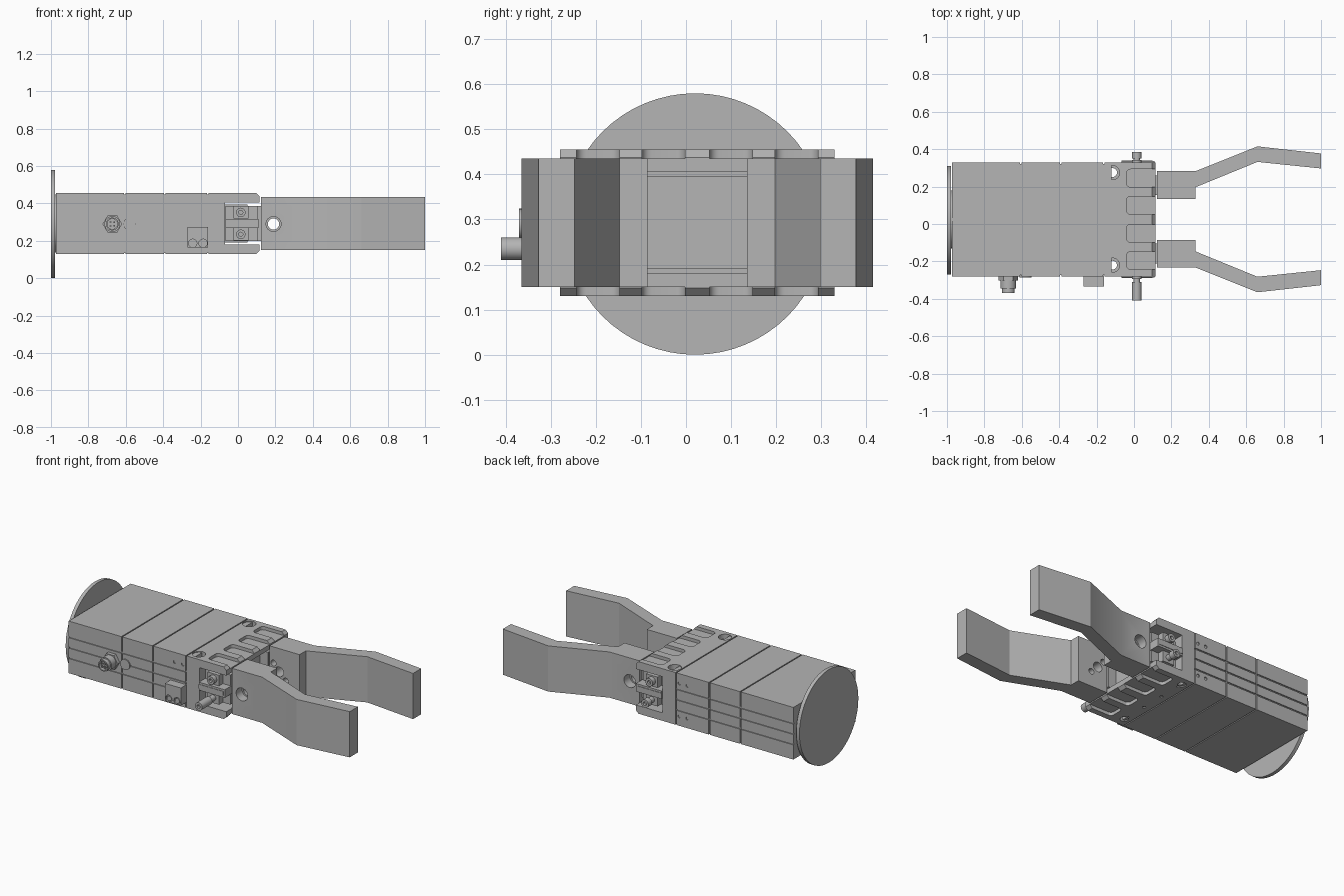
import bpy, bmesh, math
from mathutils import Vector

cube = bpy.data.objects.get("Cube")
if cube:
    bpy.data.objects.remove(cube, do_unlink=True)

MID_Y, MID_Z = 0.025, 0.2925
BOTTOM, TOP = 0.13, 0.455
FRONT, BACK = -0.28, 0.33

grey = bpy.data.materials.new("satin grey")
grey.use_nodes = True
grey.diffuse_color = (0.46, 0.46, 0.46, 1)
grey.node_tree.nodes["Principled BSDF"].inputs["Base Color"].default_value = (0.46, 0.46, 0.46, 1)


def prism(name, pts, axis, lo, hi):
    """Extrude a 2D outline along an axis from lo to hi."""
    def place(p, d):
        return {"x": Vector((d, p[0], p[1])),
                "y": Vector((p[0], d, p[1])),
                "z": Vector((p[0], p[1], d))}[axis]
    bm = bmesh.new()
    a = [bm.verts.new(place(p, lo)) for p in pts]
    b = [bm.verts.new(place(p, hi)) for p in pts]
    bm.faces.new(a)
    bm.faces.new(b[::-1])
    for i in range(len(pts)):
        j = (i + 1) % len(pts)
        bm.faces.new((a[i], b[i], b[j], a[j]))
    bmesh.ops.recalc_face_normals(bm, faces=bm.faces)
    mesh = bpy.data.meshes.new(name)
    bm.to_mesh(mesh)
    bm.free()
    mesh.materials.append(grey)
    obj = bpy.data.objects.new(name, mesh)
    bpy.context.collection.objects.link(obj)
    return obj


def rect(u0, u1, v0, v1):
    return [(u0, v0), (u1, v0), (u1, v1), (u0, v1)]


def circle(u, v, r, n=32):
    return [(u + r * math.cos(2 * math.pi * i / n),
             v + r * math.sin(2 * math.pi * i / n)) for i in range(n)]


def box(name, x0, x1, y0, y1, z0, z1):
    return prism(name, rect(x0, x1, y0, y1), "z", z0, z1)


def rod(name, u, v, r, axis, lo, hi, n=32):
    obj = prism(name, circle(u, v, r, n), axis, lo, hi)
    if n > 8:
        smooth(obj)
    return obj


def activate(obj):
    bpy.ops.object.select_all(action="DESELECT")
    obj.select_set(True)
    bpy.context.view_layer.objects.active = obj


def smooth(obj):
    activate(obj)
    bpy.ops.object.shade_smooth_by_angle(angle=math.radians(25))


def cut(target, cutter):
    activate(target)
    mod = target.modifiers.new("cut", "BOOLEAN")
    mod.operation, mod.solver, mod.object = "DIFFERENCE", "EXACT", cutter
    bpy.ops.object.modifier_apply(modifier=mod.name)
    bpy.data.objects.remove(cutter, do_unlink=True)


def drill(target, u, v, r, axis, lo, hi):
    cut(target, prism("drill", circle(u, v, r, 24), axis, lo, hi))


# Mounting flange
rod("mounting_flange", 0.02, 0.29, 0.29, "x", -1, -0.978, 64)
rod("flange_boss", MID_Y, MID_Z, 0.155, "x", -0.98, -0.96, 48)

# Housing sections with three fine grooves along each side
side = [(BACK, BOTTOM)]
for z in (0.225, 0.29, 0.355):
    side += [(BACK, z - 0.004), (BACK - 0.006, z - 0.004),
             (BACK - 0.006, z + 0.004), (BACK, z + 0.004)]
side.append((BACK, TOP))
section = side + [(2 * MID_Y - y, z) for y, z in reversed(side)]
sections = [prism("housing_" + n, section, "x", a, b) for n, a, b in
            (("rear", -0.972, -0.609), ("middle", -0.602, -0.395), ("front", -0.388, -0.165))]
box("housing_core", -0.965, -0.12, FRONT + 0.008, BACK - 0.008, BOTTOM + 0.006, TOP - 0.006)
for x in (-0.24, -0.185):
    for z in (0.19, 0.395):
        drill(sections[2], x, z, 0.01, "y", BACK - 0.006, BACK + 0.02)
    drill(sections[2], x, 0.395, 0.01, "y", FRONT - 0.02, FRONT + 0.006)

# Gripper head: chamfered channel open towards the fingers
head = prism("gripper_head", [
    (-0.158, BOTTOM), (0.097, BOTTOM), (0.115, BOTTOM + 0.018), (0.115, 0.18), (-0.07, 0.18),
    (-0.07, 0.405), (0.115, 0.405), (0.115, TOP - 0.018), (0.097, TOP), (-0.158, TOP)],
    "y", FRONT, BACK)
for y in (-0.195, -0.05, 0.1, 0.245):
    r = 0.022
    corner = [(-0.04 + r * (1 - math.cos(t)), r * (1 - math.sin(t)))
              for t in (i * math.pi / 10 for i in range(6))]
    outline = ([(0.14, y - 0.048)] + [(x, y - 0.048 + d) for x, d in reversed(corner)]
               + [(x, y + 0.048 - d) for x, d in corner] + [(0.14, y + 0.048)])
    cut(head, prism("pocket", outline, "z", TOP - 0.02, TOP + 0.02))
    cut(head, prism("pocket", outline, "z", BOTTOM - 0.02, BOTTOM + 0.02))
    drill(head, -0.115, y, 0.01, "z", BOTTOM - 0.02, BOTTOM + 0.008)
for y in (-0.22, 0.275):
    drill(head, -0.115, y, 0.038, "z", TOP - 0.03, TOP + 0.02)
    drill(head, -0.115, y, 0.024, "z", BOTTOM - 0.02, TOP)
smooth(head)

# Centre slide block inside the channel
box("slide_block", -0.075, 0.05, -0.12, 0.17, 0.19, 0.395)

# Fingers with slide carriers and adjusting screws, mirrored front to back
for label, s in (("front", -1), ("back", 1)):
    def Y(d):
        return MID_Y + s * d

    def span(d0, d1):
        return sorted((Y(d0), Y(d1)))

    profile = [(0.123, 0.11), (0.33, 0.11), (0.33, 0.172), (0.66, 0.307), (1.0, 0.272),
               (1.0, 0.352), (0.66, 0.39), (0.33, 0.258), (0.123, 0.258)]
    finger = prism(label + "_finger", [(x, Y(d)) for x, d in profile], "z", 0.15, 0.435)
    drill(finger, 0.19, 0.29, 0.03, "y", *span(0.05, 0.3))
    drill(finger, 0.19, 0.29, 0.04, "y", *span(0.2, 0.3))
    for x, z in ((0.15, 0.335), (0.235, 0.245)):
        drill(finger, x, z, 0.018, "y", *span(0.08, 0.15))
    smooth(finger)

    box(label + "_carrier", -0.068, 0.105, *span(0.12, 0.25), 0.2, 0.385)
    box(label + "_carrier_neck", 0.1, 0.13, *span(0.13, 0.235), 0.2, 0.385)
    box(label + "_guide_bar", -0.068, 0.11, *span(0.2, 0.312), 0.268, 0.318)
    box(label + "_guide_lip", -0.068, 0.1, *span(0.3, 0.315), 0.28, 0.306)
    for part, z, reach in (("lower", 0.235, 0.435 if s < 0 else 0.36), ("upper", 0.352, 0.318)):
        box(label + "_" + part + "_screw_seat", -0.025, 0.055, *span(0.24, 0.29), z - 0.033, z + 0.033)
        rod(label + "_" + part + "_screw", 0.015, z, 0.018, "y", *span(0.24, reach - 0.03))
        head_rod = rod(label + "_" + part + "_screw_head", 0.015, z, 0.025, "y",
                       *span(reach - (0.1 if reach > 0.4 else 0.035), reach))
        drill(head_rod, 0.015, z, 0.011, "y", *span(reach - 0.015, reach + 0.02))
        smooth(head_rod)

# Cable connector
rod("connector_nut", -0.672, 0.29, 0.052, "y", -0.302, FRONT + 0.01, 6)
rod("connector_collar", -0.672, 0.29, 0.042, "y", -0.345, -0.3)
plug = rod("connector_barrel", -0.672, 0.29, 0.034, "y", -0.37, -0.34)
drill(plug, -0.672, 0.29, 0.027, "y", -0.4, -0.35)
smooth(plug)
for i in range(4):
    a = math.pi * (i + 0.5) / 2
    rod("connector_pin", -0.672 + 0.014 * math.cos(a), 0.29 + 0.014 * math.sin(a),
        0.005, "y", -0.366, -0.345, 12)
rod("blanking_plug", -0.58, 0.29, 0.033, "y", -0.287, FRONT + 0.01)

# Sensor block with two clamp screws
sensor = box("sensor_block", -0.27, -0.16, -0.335, FRONT + 0.005, 0.165, 0.275)
for x in (-0.242, -0.187):
    drill(sensor, x, 0.187, 0.022, "y", -0.35, -0.325)
    rod("sensor_screw", x, 0.187, 0.016, "y", -0.333, -0.32)
smooth(sensor)
